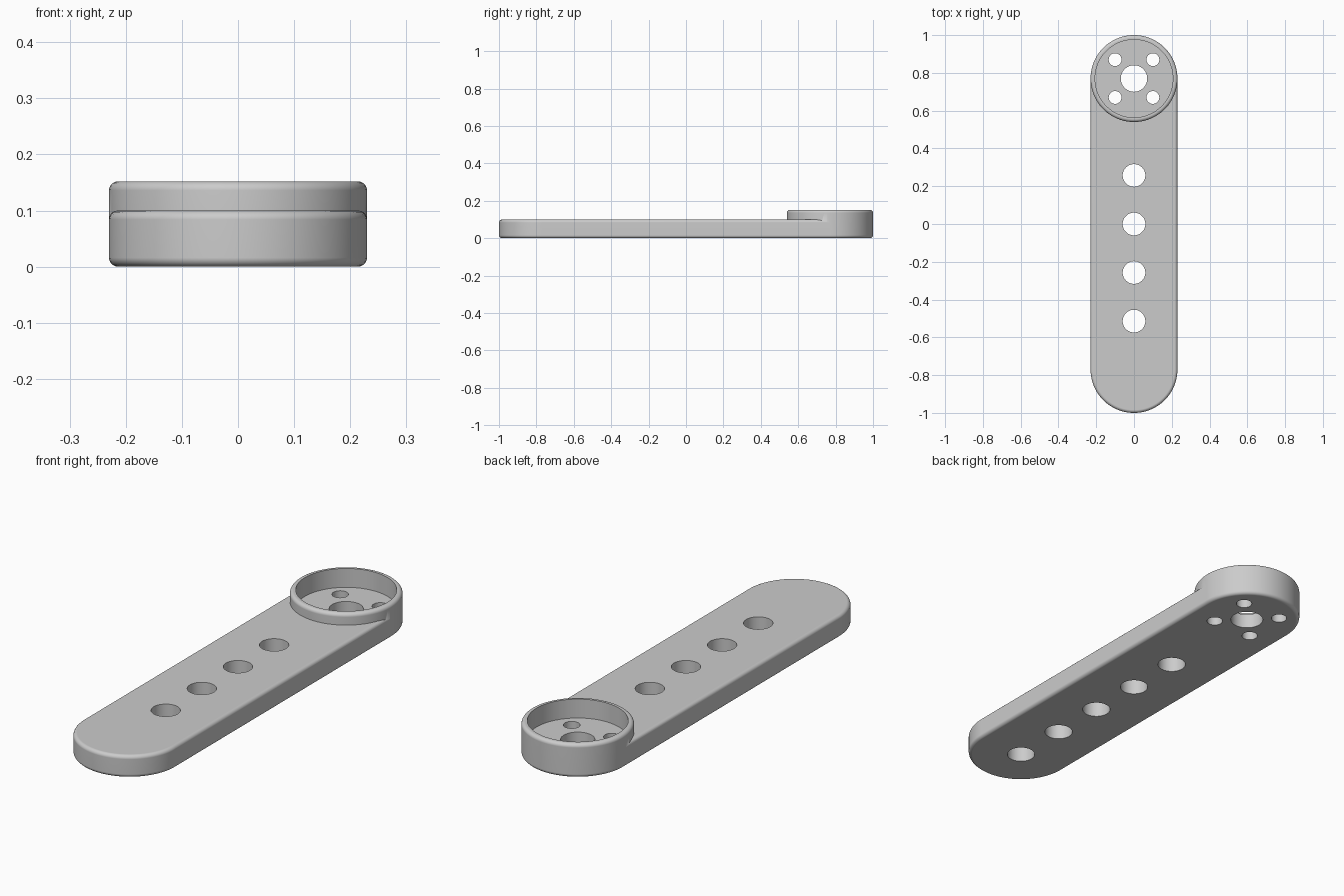
import bpy
import bmesh
from math import pi, sin, cos, radians

R = 0.23          # half width of the arm
END = 0.77        # distance of the end centres from the origin
ROUND = 0.016     # radius of the rounded edges
BAR_TOP, CUP_TOP, CUP_FLOOR = 0.1, 0.152, 0.067
HALF = 48         # segments in a half circle
STEPS = 5         # segments in a rounded edge

cube = bpy.data.objects.get("Cube")
if cube:
    bpy.data.objects.remove(cube, do_unlink=True)

grey = bpy.data.materials.new("grey_plastic")
grey.use_nodes = True
grey.diffuse_color = (0.6, 0.6, 0.6, 1)
grey.node_tree.nodes["Principled BSDF"].inputs["Base Color"].default_value = (0.6, 0.6, 0.6, 1)


def loft(name, outline, top):
    """Stack copies of an outline, drawn in at the rounded bottom and top edges."""
    arc = [i * pi / 2 / STEPS for i in range(STEPS + 1)]
    rings = [(ROUND * (1 - sin(a)), ROUND * (1 - cos(a))) for a in reversed(arc)]
    profile = [(z, inset) for z, inset in rings] + [(top - z, inset) for z, inset in reversed(rings)]
    # each entry pairs a height with its inset, from the bottom face upward
    bm = bmesh.new()
    loops = []
    for z, inset in profile:
        loops.append([bm.verts.new((x, y, z)) for x, y in outline(R - inset)])
    n = len(loops[0])
    for low, high in zip(loops, loops[1:]):
        for i in range(n):
            j = (i + 1) % n
            bm.faces.new((low[i], low[j], high[j], high[i]))
    bm.faces.new(loops[0][::-1])
    bm.faces.new(loops[-1])
    bmesh.ops.recalc_face_normals(bm, faces=bm.faces)
    mesh = bpy.data.meshes.new(name)
    bm.to_mesh(mesh)
    bm.free()
    mesh.materials.append(grey)
    obj = bpy.data.objects.new(name, mesh)
    bpy.context.collection.objects.link(obj)
    return obj


def bar_outline(r):
    # round front end, square back end hidden in the cup
    front = [(r * cos(a), -END + r * sin(a)) for a in (pi + pi * i / HALF for i in range(HALF + 1))]
    return front + [(r, END), (-r, END)]


def cup_outline(r):
    return [(r * cos(pi * i / HALF), END + r * sin(pi * i / HALF)) for i in range(2 * HALF)]


def combine(target, tool, operation):
    mod = target.modifiers.new("combine", 'BOOLEAN')
    mod.operation = operation
    mod.solver = 'EXACT'
    mod.object = tool
    bpy.ops.object.select_all(action='DESELECT')
    bpy.context.view_layer.objects.active = target
    target.select_set(True)
    bpy.ops.object.modifier_apply(modifier=mod.name)
    bpy.data.objects.remove(tool, do_unlink=True)


def drill(target, x, y, radius, bottom=-0.1, sides=48):
    depth = 0.3 - bottom
    bpy.ops.mesh.primitive_cylinder_add(vertices=sides, radius=radius, depth=depth,
                                        location=(x, y, bottom + depth / 2))
    cutter = bpy.context.object
    cutter.hide_render = True
    cutter.data.materials.append(grey)
    combine(target, cutter, 'DIFFERENCE')


# Arm: flat bar joined to the round cup
arm = loft("servo_arm", bar_outline, BAR_TOP)
cup = loft("cup", cup_outline, CUP_TOP)
combine(arm, cup, 'UNION')

# Recess in the cup
drill(arm, 0, END, 0.206, CUP_FLOOR, 2 * HALF)

# Hub hole and its four screw holes
drill(arm, 0, END, 0.07)
for sx in (-1, 1):
    for sy in (-1, 1):
        drill(arm, sx * 0.1, END + sy * 0.1, 0.034, sides=32)

# Row of holes along the bar
for i in range(5):
    drill(arm, 0, 0.257 * (1 - i), 0.06)

# Smooth curved sides, crisp hole rims
bpy.ops.object.select_all(action='DESELECT')
arm.select_set(True)
bpy.context.view_layer.objects.active = arm
bpy.ops.object.shade_smooth_by_angle(angle=radians(30))
weighted = arm.modifiers.new("weighted_normals", 'WEIGHTED_NORMAL')
weighted.keep_sharp = True
